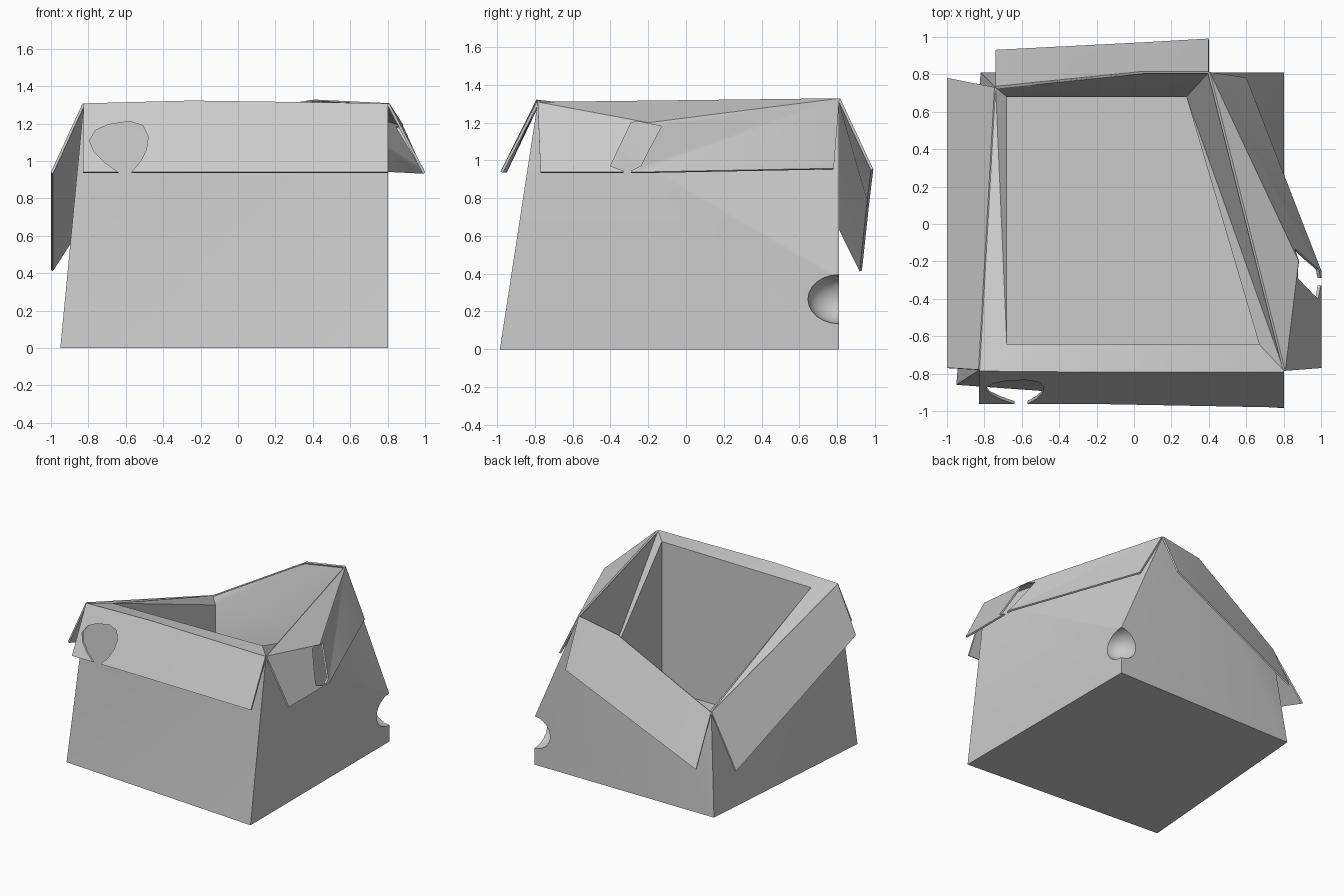
import bpy, bmesh, math

if "Cube" in bpy.data.objects:
    bpy.data.objects.remove(bpy.data.objects["Cube"])


def make(name, verts, faces):
    bm = bmesh.new()
    vs = [bm.verts.new(v) for v in verts]
    for f in faces:
        bm.faces.new([vs[i] for i in f])
    bmesh.ops.recalc_face_normals(bm, faces=bm.faces)
    me = bpy.data.meshes.new(name)
    bm.to_mesh(me)
    bm.free()
    ob = bpy.data.objects.new(name, me)
    bpy.context.collection.objects.link(ob)
    return ob


def activate(ob):
    bpy.ops.object.select_all(action='DESELECT')
    ob.select_set(True)
    bpy.context.view_layer.objects.active = ob


def cut(ob, cutter):
    m = ob.modifiers.new("cut", 'BOOLEAN')
    m.operation = 'DIFFERENCE'
    m.solver = 'EXACT'
    m.object = cutter
    activate(ob)
    bpy.ops.object.modifier_apply(modifier=m.name)
    bpy.data.objects.remove(cutter)


def prism(points, axis, lo, hi):
    """Outline extruded along an axis; outline gives (other, z)."""
    put = (lambda d, p: (d, p[0], p[1])) if axis == 'x' else (lambda d, p: (p[0], d, p[1]))
    n = len(points)
    verts = [put(d, p) for d in (lo, hi) for p in points]
    faces = [list(range(n)), list(range(n, 2 * n))]
    faces += [(i, (i + 1) % n, n + (i + 1) % n, n + i) for i in range(n)]
    return make("cutter", verts, faces)


def flap(name, hinge, edge, faces=None):
    n = len(hinge)
    faces = faces or [(i, i + 1, n + i + 1, n + i) for i in range(n - 1)]
    ob = make(name, hinge + edge, faces)
    # thickness centred on the flap surface
    m = ob.modifiers.new("thick", 'SOLIDIFY')
    m.thickness = 0.014
    m.offset = 0
    activate(ob)
    bpy.ops.object.modifier_apply(modifier=m.name)
    return ob


# Rim corners of the sagging box
FL, FM, FR = (-.825, -.78, 1.305), (-.25, -.785, 1.32), (.803, -.785, 1.305)
BR, BM, BL = (.40, .81, 1.325), (.05, .81, 1.265), (-.74, .73, .81)

# Box body: outer walls, sloping rim, inner walls and floor
floor_z = .10
inner = [(-.68, -.645), (.67, -.645), (.28, .68), (-.68, .68)]
inner_top = [1.29, 1.305, .77, .77]
verts = [(-.95, -.86, 0), (.803, -.985, 0), (.803, .81, 0), (-.82, .81, 0),
         (.803, .81, .39), FL, FM, FR, BR, BM, BL]
verts += [(x, y, z) for (x, y), z in zip(inner, inner_top)]
verts += [(x, y, floor_z) for x, y in inner]
faces = [(0, 3, 2, 1), (0, 1, 7), (0, 7, 6), (0, 6, 5),
         (1, 2, 4, 7), (4, 8, 7),
         (2, 3, 4), (3, 9, 4), (4, 9, 8), (3, 10, 9),
         (3, 0, 5), (3, 5, 10),
         (5, 6, 11), (6, 12, 11), (6, 7, 12), (7, 8, 13), (7, 13, 12),
         (8, 9, 13), (9, 14, 13), (9, 10, 14), (10, 5, 11), (10, 11, 14),
         (15, 16, 17, 18)]
faces += [(11 + i, 11 + (i + 1) % 4, 15 + (i + 1) % 4, 15 + i) for i in range(4)]
body = make("box_body", verts, faces)

# Bite taken out of the back right corner
bpy.ops.mesh.primitive_uv_sphere_add(segments=24, ring_count=12, radius=1,
                                     location=(.803, .81, .265))
bite = bpy.context.object
bite.scale = (.14, .165, .13)
bpy.ops.object.transform_apply(location=True, rotation=False, scale=True)
cut(body, bite)

# Four flaps folded outward; the right one is creased where it bulges
front = flap("front_flap", [FL, FM, FR],
             [(-.83, -.955, .938), (-.25, -.955, .938), (.803, -.975, .938)])
right = flap("right_flap", [FR, (.875, -.20, 1.195), BR],
             [(.995, -.77, .935), (.995, -.25, .935), (.595, .78, .955)],
             [(0, 1, 4, 3), (1, 2, 4), (2, 5, 4), (0, 2, 1)])
back = flap("back_flap", [BR, BM, BL],
            [(.40, .985, .95), (.05, .965, .785), (-.74, .925, .415)])
left = flap("left_flap", [FL, BL], [(-.995, -.77, .935), (-.995, .78, .415)])

# Round torn hole in the front flap, open at the lower edge
hole = [(-.64, .85), (-.64, .94), (-.71, .99), (-.77, 1.05), (-.795, 1.11), (-.76, 1.165),
        (-.69, 1.195), (-.58, 1.212), (-.51, 1.19), (-.48, 1.13), (-.49, 1.06),
        (-.52, 1.0), (-.57, .94), (-.57, .85)]
cut(front, prism(hole, 'y', -1.2, -.70))

# Ragged hole in the right flap
rag = [(-.33, .85), (-.33, .945), (-.40, .97), (-.29, 1.20), (-.25, 1.205), (-.13, 1.18),
       (-.21, 1.03), (-.24, .97), (-.29, .945), (-.29, .85)]
cut(right, prism(rag, 'x', .72, 1.3))

# Smooth shading with sharp folds
for ob in (body, front, right, back, left):
    activate(ob)
    bpy.ops.object.shade_smooth_by_angle(angle=math.radians(30))
